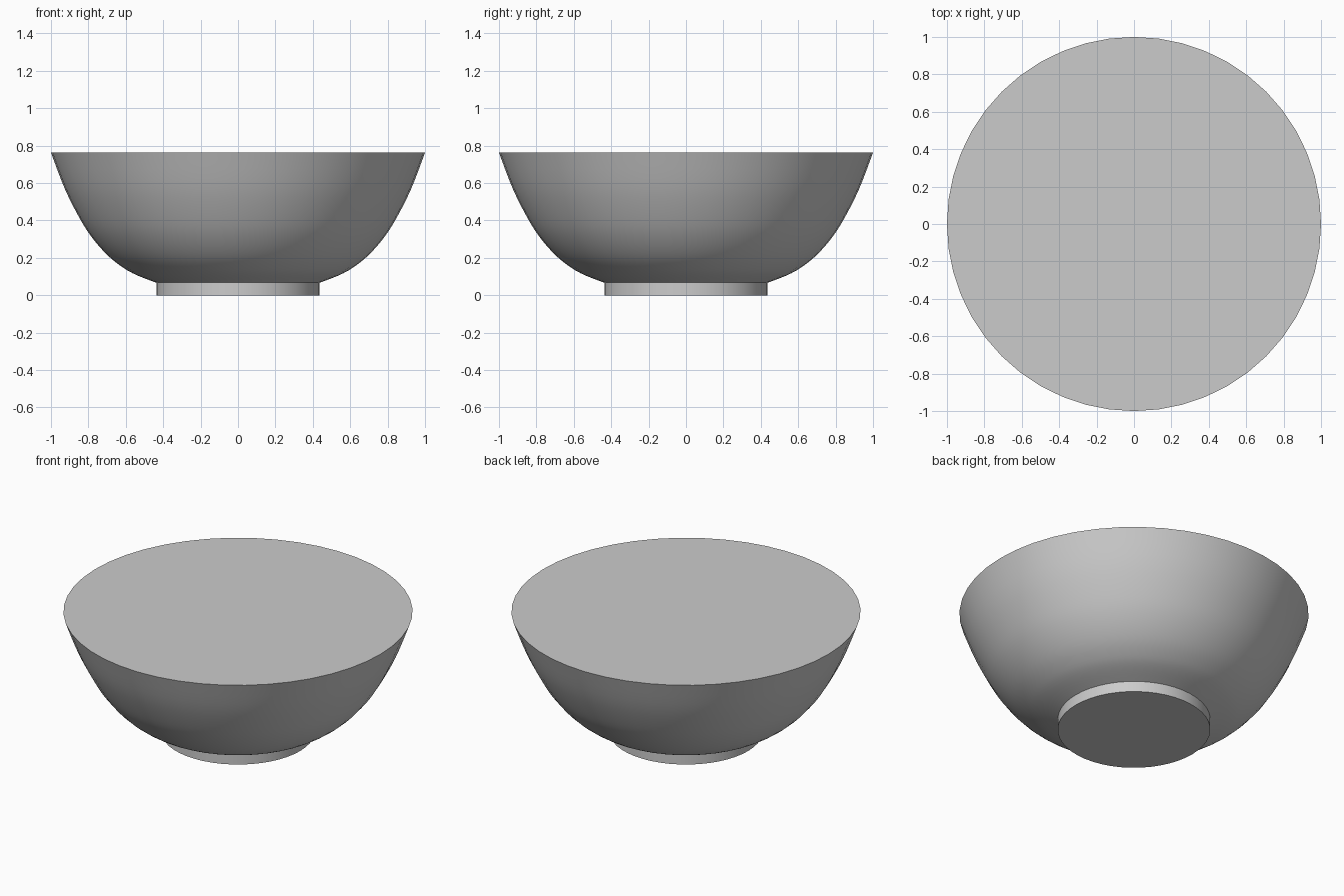
import bpy
import bmesh
import math

cube = bpy.data.objects.get("Cube")
if cube:
    bpy.data.objects.remove(cube, do_unlink=True)

SIDES = 48
FOOT_RADIUS, FOOT_TOP, RIM_HEIGHT = 0.437, 0.067, 0.763

grey = bpy.data.materials.new("plain grey")
grey.use_nodes = True
grey.diffuse_color = (0.6, 0.6, 0.6, 1)
grey.node_tree.nodes["Principled BSDF"].inputs["Base Color"].default_value = (0.6, 0.6, 0.6, 1)


def smooth_points(points, steps=4):
    """Catmull-Rom curve through the profile points."""
    ends = [points[0]] + points + [points[-1]]
    result = []
    for a, b, c, d in zip(ends, ends[1:], ends[2:], ends[3:]):
        for i in range(steps):
            t = i / steps
            result.append(tuple(
                q + t * (r - p) / 2 + t * t * (p - 2.5 * q + 2 * r - s / 2)
                + t ** 3 * (1.5 * (q - r) + (s - p) / 2)
                for p, q, r, s in zip(a, b, c, d)))
    return result + [points[-1]]


def turned_solid(name, profile, cap_bottom, cap_top):
    """Revolve (radius, height) points around z and cap the chosen ends."""
    bm = bmesh.new()
    rings = []
    for radius, height in profile:
        angles = [math.tau * i / SIDES for i in range(SIDES)]
        rings.append([bm.verts.new((radius * math.cos(a), radius * math.sin(a), height))
                      for a in angles])
    for low, high in zip(rings, rings[1:]):
        for i in range(SIDES):
            j = (i + 1) % SIDES
            bm.faces.new((low[i], low[j], high[j], high[i]))
    if cap_bottom:
        bm.faces.new(rings[0][::-1])
    if cap_top:
        bm.faces.new(rings[-1])
    mesh = bpy.data.meshes.new(name)
    bm.to_mesh(mesh)
    bm.free()
    mesh.materials.append(grey)
    obj = bpy.data.objects.new(name, mesh)
    bpy.context.collection.objects.link(obj)
    bpy.ops.object.select_all(action="DESELECT")
    obj.select_set(True)
    bpy.context.view_layer.objects.active = obj
    bpy.ops.object.shade_smooth_by_angle(angle=math.radians(30))
    return obj


# Rounded body, filled flat to the rim
body_curve = [(FOOT_RADIUS, FOOT_TOP), (0.54, 0.107), (0.61, 0.145), (0.69, 0.207),
              (0.77, 0.295), (0.84, 0.4), (0.925, 0.567), (1.0, RIM_HEIGHT)]
turned_solid("bowl_body", smooth_points(body_curve), False, True)

# Short straight foot
turned_solid("bowl_foot", [(FOOT_RADIUS, 0), (FOOT_RADIUS, FOOT_TOP)], True, False)
